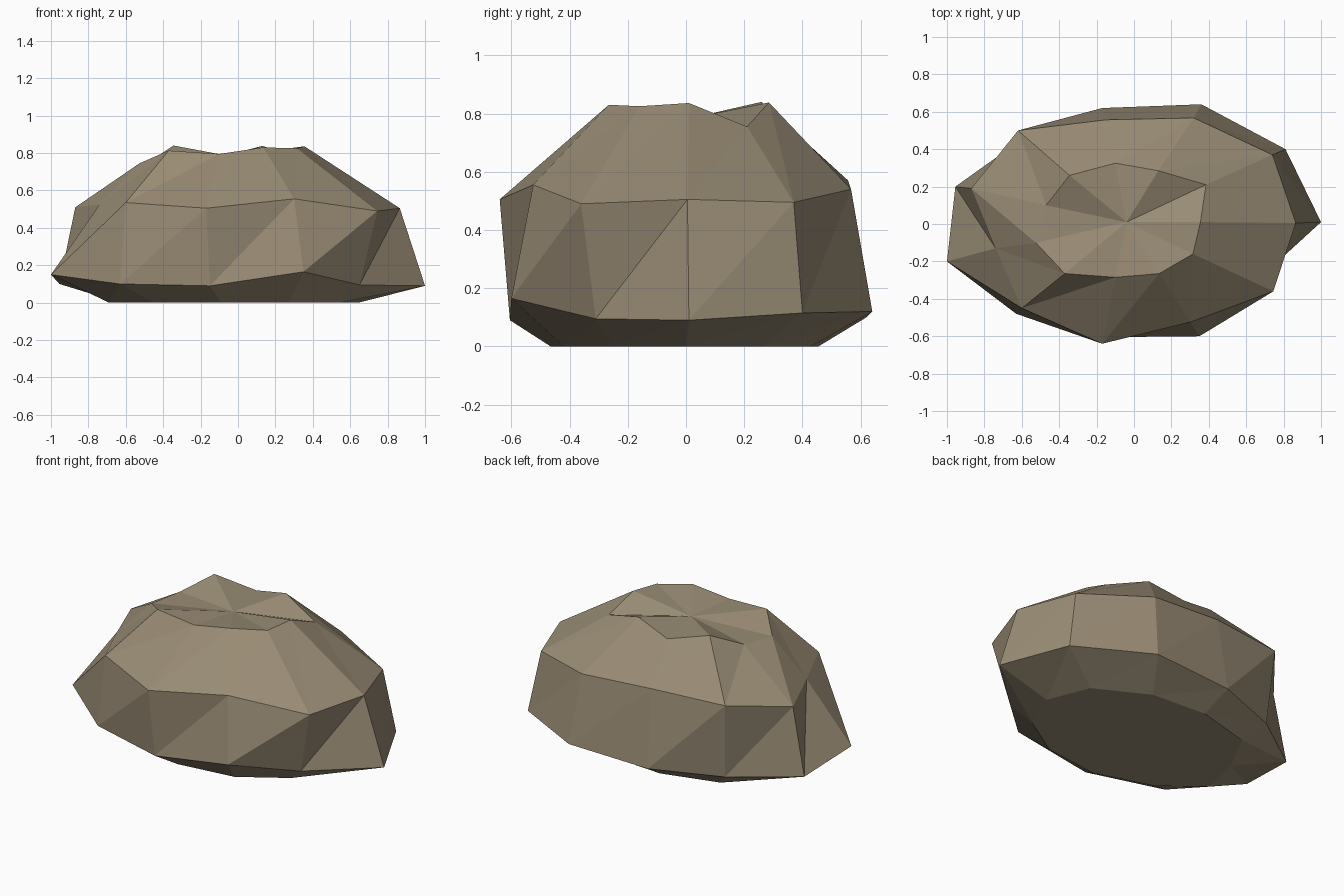
import bpy, bmesh

# Rock cross-section rings, bottom to top, eleven corners each (x, y, z)
base = [(.645, 0, 0), (.54, .26, 0), (.22, .43, 0), (-.14, .455, 0), (-.49, .36, 0), (-.63, .1, 0),
        (-.69, -.16, 0), (-.45, -.35, 0), (-.09, -.465, 0), (.27, -.42, 0), (.54, -.25, 0)]
skirt = [(1, .01, .09), (.81, .4, .115), (.36, .64, .12), (-.17, .62, .1), (-.59, .46, .1), (-.955, .2, .1),
         (-1, -.2, .15), (-.63, -.48, .1), (-.15, -.605, .09), (.35, -.6, .165), (.65, -.31, .095)]
shoulder = [(.865, .005, .505), (.74, .37, .495), (.32, .567, .54), (-.15, .557, .57), (-.62, .5, .567),
            (-.87, .19, .51), (-.74, -.13, .525), (-.6, -.45, .535), (-.17, -.64, .505),
            (.3, -.525, .555), (.745, -.36, .49)]
crown = [(.355, .01, .836), (.385, .21, .755), (.13, .285, .838), (-.1, .325, .778), (-.345, .26, .84),
         (-.47, .1, .757), (-.525, -.1, .746), (-.37, -.265, .813), (-.1, -.285, .795),
         (.135, -.265, .83), (.315, -.16, .825)]

stone = bpy.data.materials.new("stone")
stone.diffuse_color = (.32, .262, .178, 1)

bm = bmesh.new()
rings = [[bm.verts.new(p) for p in ring] for ring in (base, skirt, shoulder, crown)]
n = len(base)

# Flat underside
bm.faces.new(rings[0][::-1])

# Faceted sides: each panel split on the same diagonal
for low, high in zip(rings, rings[1:]):
    for i in range(n):
        j = (i + 1) % n
        bm.faces.new((low[i], low[j], high[j]))
        bm.faces.new((low[i], high[j], high[i]))

# Dented top fan
top = bm.verts.new((-.04, .01, .783))
for i in range(n):
    bm.faces.new((rings[3][i], rings[3][(i + 1) % n], top))

mesh = bpy.data.meshes.new("rock")
bm.to_mesh(mesh)
bm.free()
mesh.materials.append(stone)
bpy.context.collection.objects.link(bpy.data.objects.new("rock", mesh))
